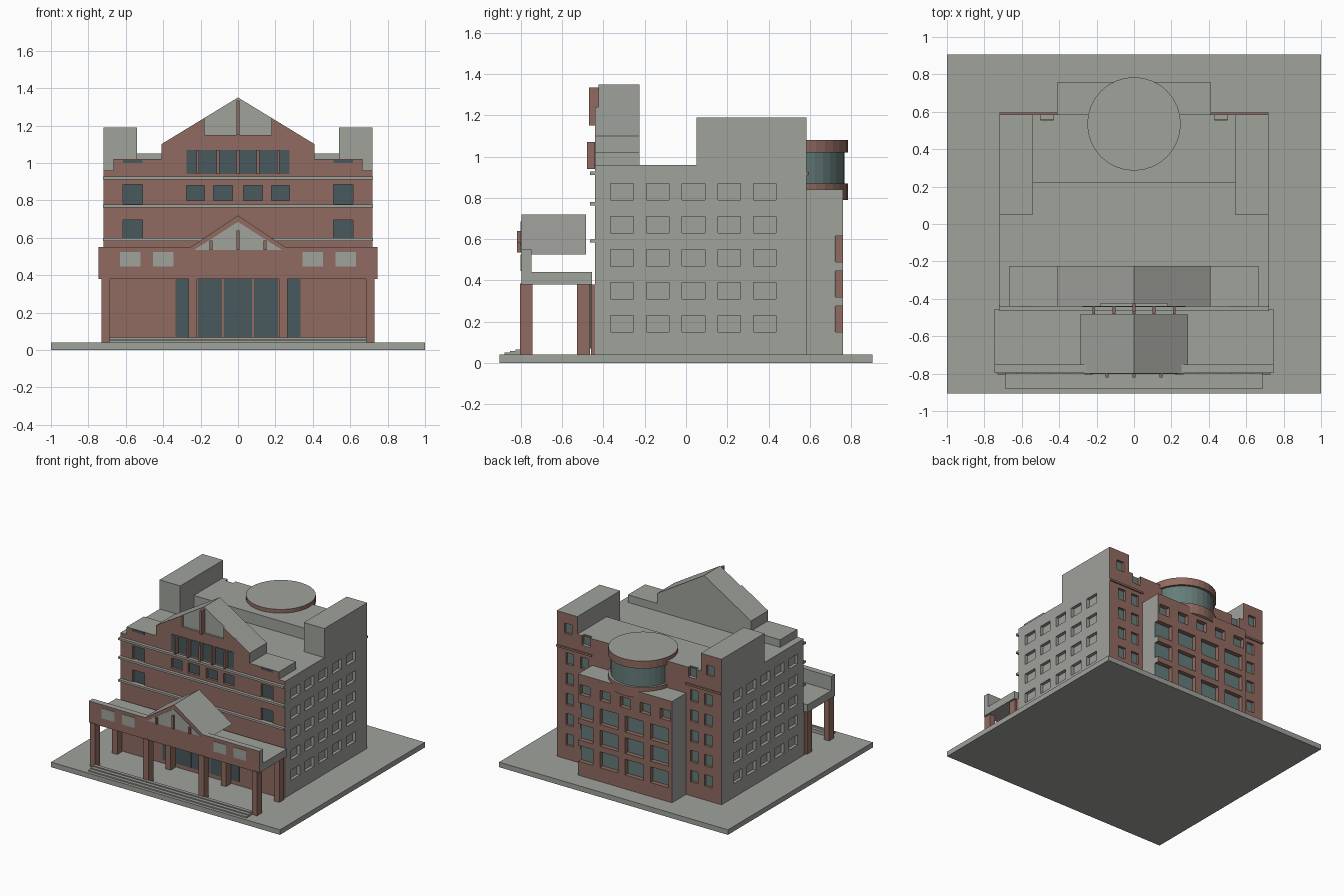
import bpy, bmesh, math

if "Cube" in bpy.data.objects:
    bpy.data.objects.remove(bpy.data.objects["Cube"])


def mat(name, r, g, b):
    m = bpy.data.materials.new(name)
    m.diffuse_color = (r, g, b, 1)
    m.use_nodes = True
    m.node_tree.nodes["Principled BSDF"].inputs["Base Color"].default_value = m.diffuse_color
    return m


GREY = mat("concrete grey", .35, .36, .33)
BRICK = mat("brick red", .285, .148, .12)
DARK = mat("dark glass", .066, .098, .11)
TEAL = mat("teal glass", .13, .205, .195)


def finish(name, bm, mats, rule=None):
    """Turn a bmesh into an object, colouring faces by rule(center, normal)."""
    bmesh.ops.recalc_face_normals(bm, faces=bm.faces)
    me = bpy.data.meshes.new(name)
    bm.to_mesh(me)
    bm.free()
    ob = bpy.data.objects.new(name, me)
    bpy.context.collection.objects.link(ob)
    paint(ob, mats, rule)
    return ob


def paint(ob, mats, rule):
    ob.data.materials.clear()
    for m in mats:
        ob.data.materials.append(m)
    for p in ob.data.polygons:
        p.material_index = int(rule(p.center, p.normal)) if rule else 0


def boxes(name, items, mats, rule=None):
    """Boxes given as (x0, x1, y0, y1, z0, z1)."""
    bm = bmesh.new()
    for x0, x1, y0, y1, z0, z1 in items:
        vs = bmesh.ops.create_cube(bm, size=1)["verts"]
        for v in vs:
            v.co = (x0 if v.co.x < 0 else x1, y0 if v.co.y < 0 else y1,
                    z0 if v.co.z < 0 else z1)
    return finish(name, bm, mats, rule)


def extrude(name, pts, y0, y1, mats, rule=None):
    """Extrude an (x, z) outline along y."""
    bm = bmesh.new()
    f = bm.faces.new([bm.verts.new((x, y0, z)) for x, z in pts])
    r = bmesh.ops.extrude_face_region(bm, geom=[f])
    for v in r["geom"]:
        if isinstance(v, bmesh.types.BMVert):
            v.co.y = y1
    return finish(name, bm, mats, rule)


def carve(ob, items, mats, rule):
    """Cut box recesses out of an object and repaint it."""
    cutter = boxes("cutter", items, [GREY])
    cutter.hide_render = True
    mod = ob.modifiers.new("recesses", 'BOOLEAN')
    mod.operation, mod.solver, mod.object = 'DIFFERENCE', 'EXACT', cutter
    dg = bpy.context.evaluated_depsgraph_get()
    me = bpy.data.meshes.new_from_object(ob.evaluated_get(dg))
    ob.modifiers.clear()
    ob.data = me
    bpy.data.objects.remove(cutter)
    paint(ob, mats, rule)


def mirror(items):
    return items + [(-b, -a, *rest) for a, b, *rest in items]


def front_back(c, n):
    return abs(n.y) > .9


PAIR = [GREY, BRICK]

# Ground slab and entrance steps
boxes("ground_slab", [(-1, 1, -.905, .905, 0, .04)], [GREY])
boxes("entrance_steps", [(-.69, .69, -.88 + .027 * i, -.853 + .027 * i, .035, .05 + .008 * i)
                         for i in range(3)], [GREY])

# Main block with recessed windows on all sides
D = .025
rows = [.15 + .16 * i for i in range(5)]
side = [(.72 - D, .8, -.365 + .173 * j, -.255 + .173 * j, z, z + .08)
        for j in range(5) for z in rows]
front = mirror([(.18, .275, -.5, -.44 + D, .80, .88), (.03, .13, -.5, -.44 + D, .80, .88),
                (.51, .615, -.5, -.44 + D, .78, .885), (.51, .615, -.5, -.44 + D, .595, .695)])
rear = mirror([(x - .033, x + .033, .585 - D, .7, z, z + .09) for x in (.48, .605) for z in rows])
body = boxes("main_block", [(-.72, .72, -.44, .585, .04, .96)], PAIR)
carve(body, mirror(side) + front + rear, PAIR,
      lambda c, n: abs(c.x) < .685 and not (n.z > .9 and c.z > .95))
boxes("front_windows", [(a, b, -.44 + D - .005, -.44 + D + .002, z0, z1)
                        for a, b, _, _, z0, z1 in front], [DARK])
boxes("rear_windows", [(a, b, .585 - D - .002, .585 - D + .005, z0, z1)
                       for a, b, _, _, z0, z1 in rear], [TEAL])

# Roof block and corner towers
roof = boxes("roof_block", [(-.54, .54, .22, .585, .96, 1.05)], PAIR)
notch = mirror([(.43, .50, .555, .7, .975, 1.1)])
carve(roof, notch, PAIR, lambda c, n: n.y > .9 or (abs(n.x) > .9 and abs(c.x) < .53))
boxes("roof_windows", [(a, b, .553, .56, .975, 1.04) for a, b, *_ in notch], [TEAL])
for s, label in ((1, "right"), (-1, "left")):
    x0, x1 = sorted((.54 * s, .72 * s))
    t = boxes(label + "_tower", [(x0, x1, .05, .585, .96, 1.19)], PAIR)
    m = .62 * s
    carve(t, [(m - .033, m + .033, .585 - D, .7, 1.03, 1.11)], PAIR,
          lambda c, n: n.y > .9 or (.55 < abs(c.x) < .7 and c.y > .5 and c.z < 1.15))
    boxes(label + "_tower_window", [(m - .033, m + .033, .557, .565, 1.03, 1.11)], [TEAL])
boxes("rear_band", mirror([(.41, .72, .58, .595, .91, .925)]), [BRICK])

# Rear wing, with large windows that run off one corner
wing = boxes("rear_wing", [(-.41, .41, .58, .76, .04, .84)], PAIR)
big = [(.28 - .22 * i, .44 - .22 * i, .76 - .04, .9, z, z + .125)
       for i in range(4) for z in (.15, .32, .49)]
small = [(.305 - .175 * i, .395 - .175 * i, .76 - .04, .9, .68, .76) for i in range(5)]
carve(wing, big + small, PAIR,
      lambda c, n: abs(c.x) < .405 and not (n.z > .9 and c.z > .83))
boxes("rear_wing_windows", [(a, min(b, .409), .718, .725, z0, z1)
                            for a, b, _, _, z0, z1 in big + small], [TEAL])


# Round rooftop lantern
def drum(name, r, z0, z1, mats, rule=None):
    bm = bmesh.new()
    bmesh.ops.create_cone(bm, cap_ends=True, segments=32, radius1=r, radius2=r, depth=z1 - z0)
    bmesh.ops.translate(bm, verts=bm.verts, vec=(0, .535, (z0 + z1) / 2))
    return finish(name, bm, mats, rule)


drum("lantern_base", .25, .79, .87, PAIR, lambda c, n: abs(n.z) < .9)
drum("lantern_glass", .232, .87, 1.02, [TEAL])
drum("lantern_roof", .25, 1.02, 1.08, PAIR, lambda c, n: n.z < .9)

# Stepped front parapet and gable
right = [(.665, .96), (.665, 1.02), (.41, 1.02), (.41, 1.10)]
left = [(-x, z) for x, z in reversed(right)]
extrude("gable_body", right + [(0, 1.35)] + left, -.425, -.225, [GREY])
extrude("gable_front", right + [(.18, 1.24), (.18, 1.15), (-.18, 1.15), (-.18, 1.24)] + left,
        -.44, -.425, PAIR, front_back)
boxes("gable_mullion", [(-.009, .009, -.47, -.42, 1.15, 1.335)], [BRICK])
boxes("gallery_glass", [(-.275, .275, -.444, -.438, .94, 1.07)], [DARK])
boxes("gallery_mullions", [(x - .007, x + .007, -.48, -.44, .94, 1.07)
                           for x in (-.215, -.107, 0, .107, .215)], [BRICK])
boxes("parapet_windows", mirror([(.51, .615, -.444, -.438, 1.0, 1.017)]), [DARK])
boxes("front_bands", [(-.722, .722, -.465, -.435, z, z + .016) for z in (.583, .763, .912)], [GREY])

# Entrance wall with doors
boxes("entrance_wall", [(-.72, .72, -.46, -.435, .04, .38)], [BRICK])
boxes("entrance_doors", mirror([(.265, .335, -.465, -.458, .07, .38),
                                (.085, .215, -.465, -.458, .07, .38)])
      + [(-.075, .075, -.465, -.458, .07, .38)], [DARK])

# Portico columns, slab and fascia
boxes("portico_columns", mirror([(x - .0225, x + .0225, y, y + .062, .04, .385)
                                 for x in (.708, .242) for y in (-.805, -.528)]), [BRICK])
boxes("portico_slab", [(-.745, .745, -.76, -.455, .38, .44)], [GREY])
boxes("portico_fascia", [(-.745, .745, -.797, -.75, .38, .55)], PAIR, lambda c, n: n.y < -.9)
boxes("fascia_panels", mirror([(.345, .455, -.801, -.795, .445, .525),
                               (.52, .63, -.801, -.795, .445, .525)]), [GREY])

# Portico gable
extrude("portico_gable", [(-.29, .525), (0, .72), (.29, .525)], -.798, -.485, PAIR,
        lambda c, n: n.y < -.9)
extrude("portico_gable_panel", [(-.235, .535), (0, .685), (.235, .535)], -.803, -.796, [GREY])
boxes("portico_gable_mullions", [(-.009, .009, -.82, -.795, .535, .64)]
      + mirror([(.137, .153, -.82, -.795, .535, .585)]), [BRICK])
